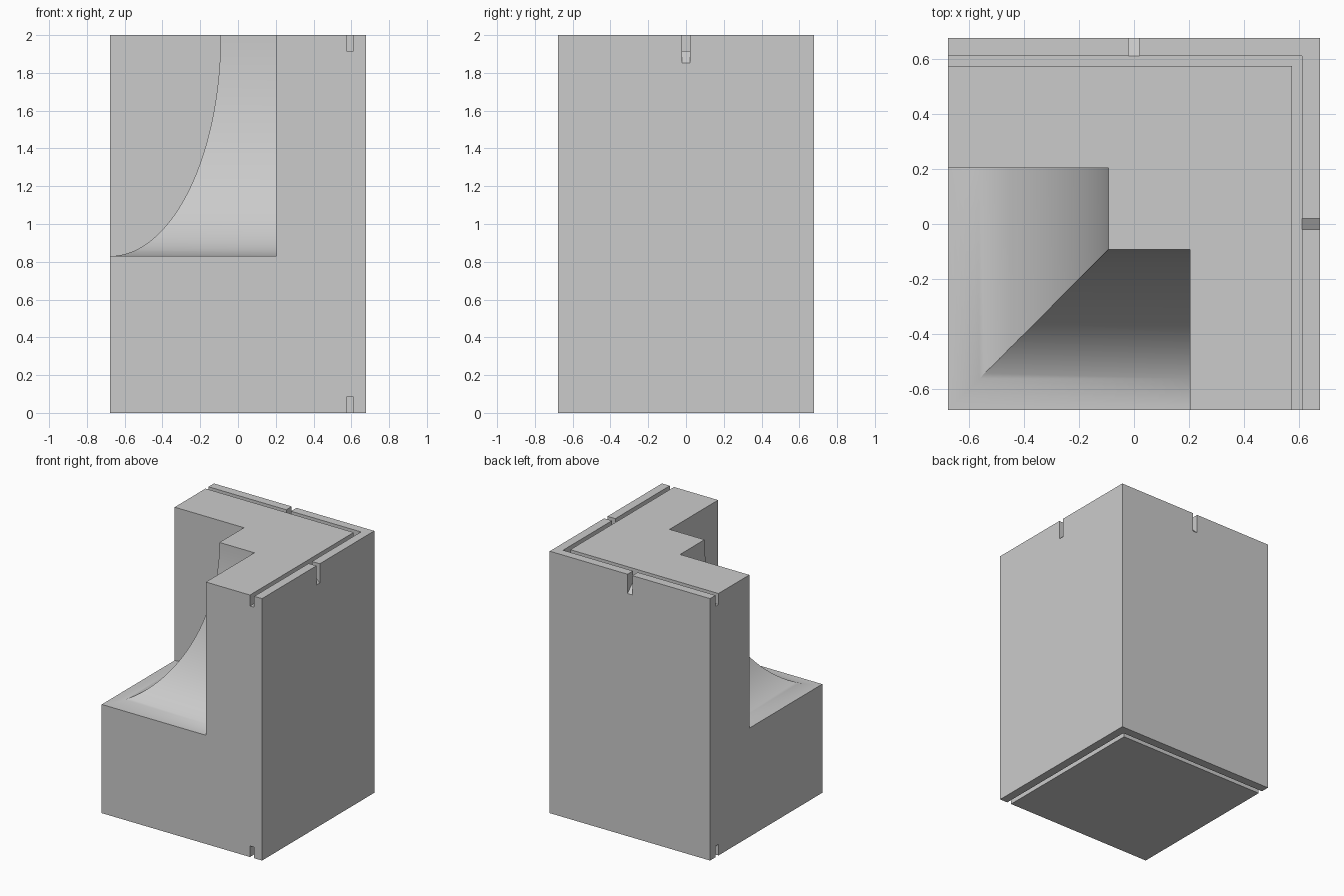
import bpy
import bmesh
from math import sin, cos, pi, radians
from mathutils import Vector

cube = bpy.data.objects.get("Cube")
if cube:
    bpy.data.objects.remove(cube, do_unlink=True)

HALF, TOP = 0.677, 2.0          # half width and height of the block
FLOOR, WALL, NECK = 0.83, 0.203, -0.092   # corner recess
G_IN, G_OUT, G_DEPTH = 0.575, 0.611, 0.084  # edge groove

stone = bpy.data.materials.new("light_grey")
stone.use_nodes = True
grey = (0.6, 0.6, 0.6, 1)
stone.diffuse_color = grey
stone.node_tree.nodes["Principled BSDF"].inputs["Base Color"].default_value = grey


def prism(name, profile, place, start, end):
    """Extrude a 2D profile; place(u, v, w) maps it into space."""
    bm = bmesh.new()
    face = bm.faces.new([bm.verts.new(place(u, v, start)) for u, v in profile])
    step = Vector(place(0, 0, end)) - Vector(place(0, 0, start))
    new = bmesh.ops.extrude_face_region(bm, geom=[face])["geom"]
    bmesh.ops.translate(bm, vec=step, verts=[g for g in new if isinstance(g, bmesh.types.BMVert)])
    bmesh.ops.recalc_face_normals(bm, faces=bm.faces)
    mesh = bpy.data.meshes.new(name)
    bm.to_mesh(mesh)
    bm.free()
    mesh.materials.append(stone)
    obj = bpy.data.objects.new(name, mesh)
    bpy.context.collection.objects.link(obj)
    return obj


def flat(u, v, w):       # profile in plan, extruded upward
    return (u, v, w)


def along_y(u, v, w):    # profile in x-z
    return (u, w, v)


def along_x(u, v, w):    # profile in y-z
    return (w, u, v)


block = prism("corner_block", [(-HALF, -HALF), (HALF, -HALF), (HALF, HALF), (-HALF, HALF)],
              flat, 0, TOP)
cutters = []

# Quarter-ellipse sweep cut from both sides of the front corner
steps = 48
arc = [(-HALF + (NECK + HALF) * sin(a), TOP - (TOP - FLOOR) * cos(a))
       for a in (pi / 2 * i / steps for i in range(steps + 1))]
sweep = [(-0.8, FLOOR)] + arc + [(NECK, 2.1), (-0.8, 2.1)]
for side, place in (("left", along_x), ("right", along_y)):
    cutters.append(prism("sweep_cutter_" + side, sweep, place, -0.8, WALL))

# L-shaped grooves in the top and the underside
ell = [(-0.8, G_IN), (G_IN, G_IN), (G_IN, -0.8), (G_OUT, -0.8), (G_OUT, G_OUT), (-0.8, G_OUT)]
cutters.append(prism("top_groove_cutter", ell, flat, TOP - G_DEPTH, 2.1))
cutters.append(prism("bottom_groove_cutter", ell, flat, -0.1, G_DEPTH))

# Sloped drain notches from the top groove to the outer faces
slope = (1.853 - (TOP - G_DEPTH)) / (HALF - G_OUT)
notch = [(u, TOP - G_DEPTH + slope * (u - G_OUT)) for u in (0.59, 0.75)]
notch += [(0.75, 2.1), (0.59, 2.1)]
for side, place in (("back", along_x), ("side", along_y)):
    cutters.append(prism("notch_cutter_" + side, notch, place, -0.02, 0.02))

# Cut, apply and remove the cutters
bpy.context.view_layer.objects.active = block
for cutter in cutters:
    cutter.hide_render = True
    mod = block.modifiers.new(cutter.name, 'BOOLEAN')
    mod.operation = 'DIFFERENCE'
    mod.solver = 'EXACT'
    mod.object = cutter
    bpy.ops.object.modifier_apply(modifier=mod.name)
    bpy.data.objects.remove(cutter, do_unlink=True)

bpy.ops.object.select_all(action='DESELECT')
block.select_set(True)
bpy.ops.object.shade_smooth_by_angle(angle=radians(30))
